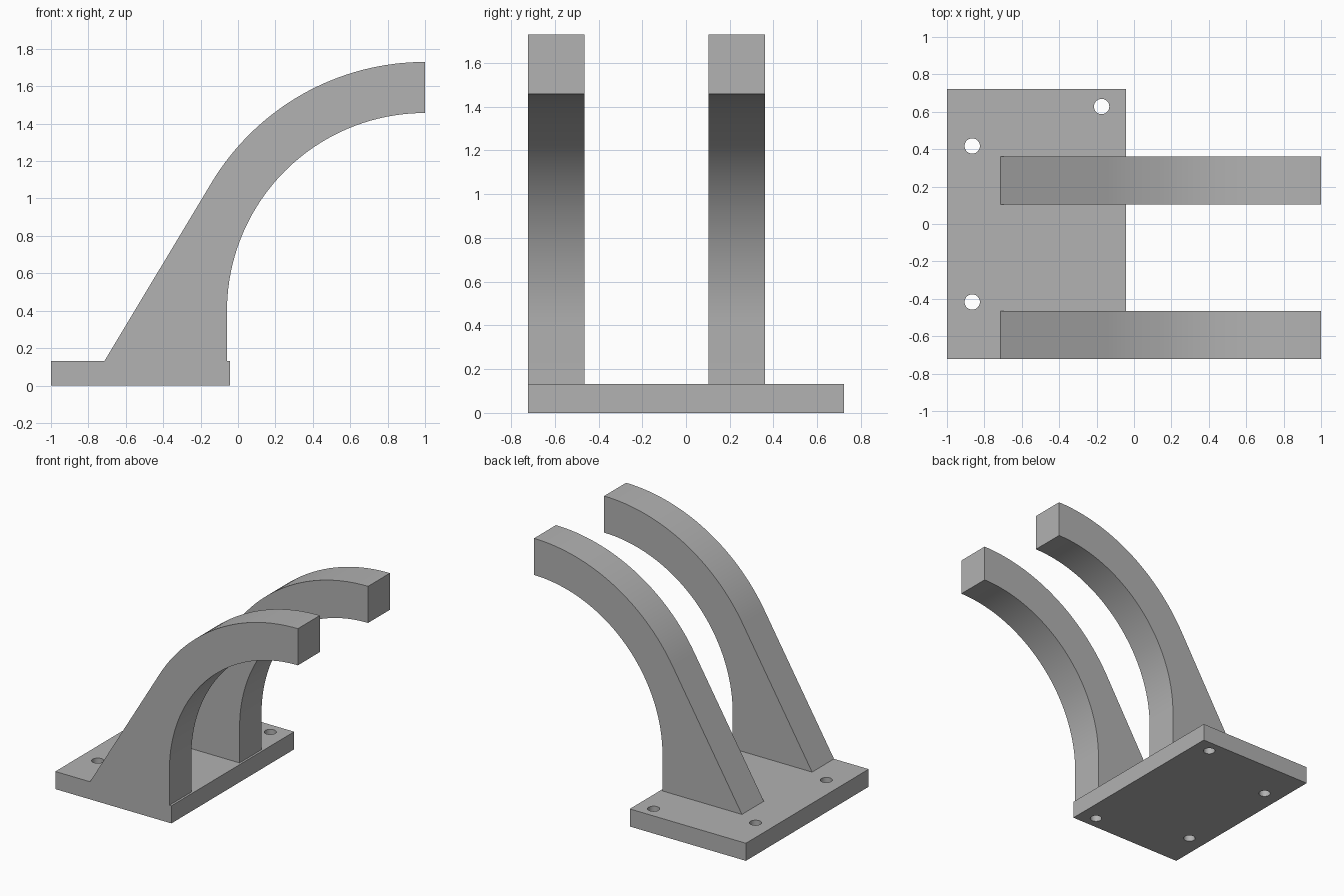
import bpy
import bmesh
from math import acos, atan2, cos, hypot, pi, radians, sin

if "Cube" in bpy.data.objects:
    bpy.data.objects.remove(bpy.data.objects["Cube"])

HALF_DEPTH = 0.723
PLATE_TOP = 0.131
ARM_WIDTH = 0.258

grey = bpy.data.materials.new("plain_grey")
grey.use_nodes = True
colour = (0.445, 0.445, 0.445, 1)
grey.diffuse_color = colour
grey.node_tree.nodes["Principled BSDF"].inputs["Base Color"].default_value = colour


def extrude(name, outline, direction):
    """Solid made by pushing a closed outline along a direction."""
    bm = bmesh.new()
    face = bm.faces.new([bm.verts.new(p) for p in outline])
    out = bmesh.ops.extrude_face_region(bm, geom=[face])
    verts = [v for v in out["geom"] if isinstance(v, bmesh.types.BMVert)]
    bmesh.ops.translate(bm, verts=verts, vec=direction)
    bmesh.ops.recalc_face_normals(bm, faces=bm.faces)
    mesh = bpy.data.meshes.new(name)
    bm.to_mesh(mesh)
    bm.free()
    mesh.materials.append(grey)
    obj = bpy.data.objects.new(name, mesh)
    bpy.context.collection.objects.link(obj)
    return obj


def activate(obj):
    bpy.ops.object.select_all(action="DESELECT")
    obj.select_set(True)
    bpy.context.view_layer.objects.active = obj


def smooth(obj):
    activate(obj)
    bpy.ops.object.shade_smooth_by_angle(angle=radians(30))


def arc(centre, radius, start, end, steps):
    angles = [start + (end - start) * i / steps for i in range(steps + 1)]
    return [(centre[0] + radius * cos(a), centre[1] + radius * sin(a)) for a in angles]


# Base plate with four screw holes
left, right = -1.0, -0.043
plate = extrude("base_plate", [(left, -HALF_DEPTH, 0), (right, -HALF_DEPTH, 0),
                               (right, HALF_DEPTH, 0), (left, HALF_DEPTH, 0)],
                (0, 0, PLATE_TOP))
for x, y in ((-0.865, 0.417), (-0.173, 0.628)):
    for side in (1, -1):
        ring = arc((x, side * y), 0.041, 0, 2 * pi, 32)[:-1]
        cutter = extrude("hole_cutter", [(px, py, -0.1) for px, py in ring], (0, 0, 0.4))
        cutter.hide_render = True
        hole = plate.modifiers.new("screw_hole", "BOOLEAN")
        hole.operation = "DIFFERENCE"
        hole.solver = "EXACT"
        hole.object = cutter
        activate(plate)
        bpy.ops.object.modifier_apply(modifier=hole.name)
        bpy.data.objects.remove(cutter)
smooth(plate)

# Arm profile: concentric arcs, with a straight back tangent to the outer one
centre = (1.0, 0.398)
inner, outer = 1.059, 1.332
heel = (-0.714, PLATE_TOP)
dx, dz = heel[0] - centre[0], heel[1] - centre[1]
tangent = atan2(dz, dx) % (2 * pi) - acos(outer / hypot(dx, dz))
profile = [heel]
profile += arc(centre, outer, tangent, pi / 2, 32)
profile += arc(centre, inner, pi / 2, pi, 40)
profile.append((centre[0] - inner, PLATE_TOP))

# Two matching arms
for name, y in (("front_arm", -HALF_DEPTH), ("back_arm", 0.103)):
    smooth(extrude(name, [(x, y, z) for x, z in profile], (0, ARM_WIDTH, 0)))
